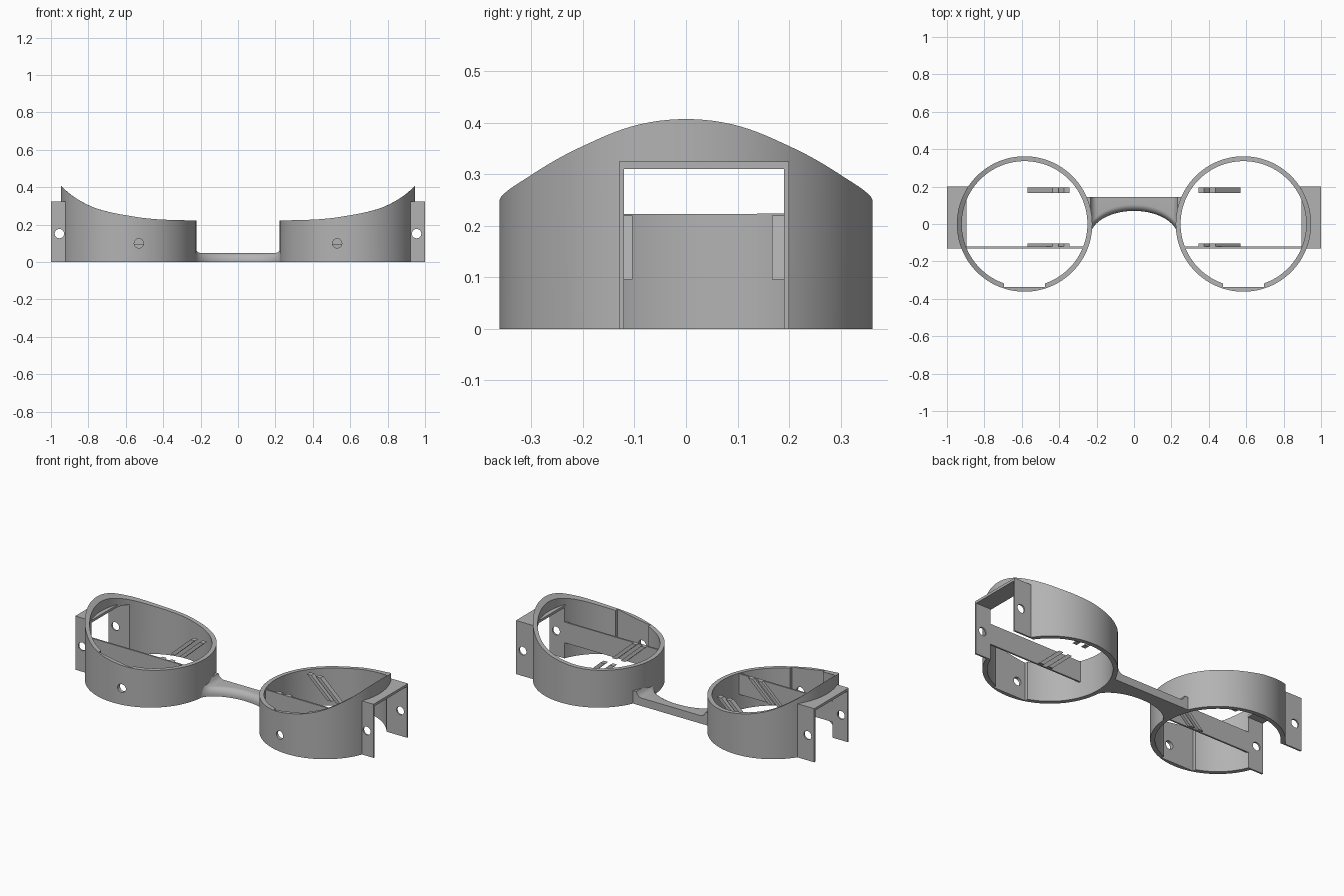
import bpy, bmesh, math
from mathutils import Matrix, Vector

if "Cube" in bpy.data.objects:
    bpy.data.objects.remove(bpy.data.objects["Cube"])

CX, R_OUT, R_IN = 0.585, 0.362, 0.336   # cup centre and radii
SEG = 128

grey = bpy.data.materials.new("plain_grey")
grey.use_nodes = True
grey.diffuse_color = (0.45, 0.45, 0.45, 1)
grey.node_tree.nodes["Principled BSDF"].inputs["Base Color"].default_value = (0.45, 0.45, 0.45, 1)


def make(name, bm):
    bmesh.ops.recalc_face_normals(bm, faces=bm.faces)
    mesh = bpy.data.meshes.new(name)
    bm.to_mesh(mesh)
    bm.free()
    ob = bpy.data.objects.new(name, mesh)
    bpy.context.collection.objects.link(ob)
    mesh.materials.append(grey)
    return ob


def box(name, lo, hi):
    bm = bmesh.new()
    bmesh.ops.create_cube(bm, size=1)
    lo, hi = Vector(lo), Vector(hi)
    for v in bm.verts:
        v.co = (lo + hi) / 2 + v.co * (hi - lo)
    return make(name, bm)


def rod(name, x, y, z, radius, length):
    # cylinder along y
    bm = bmesh.new()
    place = Matrix.Translation((x, y, z)) @ Matrix.Rotation(math.pi / 2, 4, "X")
    bmesh.ops.create_cone(bm, cap_ends=True, segments=32, radius1=radius,
                          radius2=radius, depth=length, matrix=place)
    return make(name, bm)


def plate(name, outline, y0, y1):
    # x-z outline extruded along y
    bm = bmesh.new()
    face = bm.faces.new([bm.verts.new((x, y0, z)) for x, z in outline])
    ext = bmesh.ops.extrude_face_region(bm, geom=[face])["geom"]
    bmesh.ops.translate(bm, vec=(0, y1 - y0, 0),
                        verts=[g for g in ext if isinstance(g, bmesh.types.BMVert)])
    return make(name, bm)


def apply(ob, mod):
    bpy.ops.object.select_all(action="DESELECT")
    bpy.context.view_layer.objects.active = ob
    ob.select_set(True)
    bpy.ops.object.modifier_apply(modifier=mod.name)


def cut(ob, cutters):
    for c in cutters:
        mod = ob.modifiers.new("cut", "BOOLEAN")
        mod.operation, mod.solver, mod.object = "DIFFERENCE", "EXACT", c
        apply(ob, mod)
        bpy.data.objects.remove(c)


def finish(ob, mirror=True):
    if mirror:
        apply(ob, ob.modifiers.new("mirror", "MIRROR"))
    bpy.ops.object.select_all(action="DESELECT")
    bpy.context.view_layer.objects.active = ob
    ob.select_set(True)
    bpy.ops.object.shade_smooth_by_angle(angle=math.radians(30))


# Rim height rises towards the outer side
RIM = [(0.22, 0.222), (0.4, 0.227), (0.5, 0.235), (0.585, 0.248), (0.69, 0.268),
       (0.788, 0.299), (0.887, 0.355), (0.948, 0.408)]


def rim_height(x):
    # smooth interpolation through the rim points
    n = len(RIM)
    slope = [(RIM[min(i + 1, n - 1)][1] - RIM[max(i - 1, 0)][1]) /
             (RIM[min(i + 1, n - 1)][0] - RIM[max(i - 1, 0)][0]) for i in range(n)]
    i = max(k for k in range(n - 1) if RIM[k][0] <= x or k == 0)
    (x0, z0), (x1, z1) = RIM[i], RIM[i + 1]
    w = x1 - x0
    t = (x - x0) / w
    return ((2*t**3 - 3*t**2 + 1) * z0 + (t**3 - 2*t**2 + t) * w * slope[i]
            + (3*t**2 - 2*t**3) * z1 + (t**3 - t**2) * w * slope[i + 1])


# Eye cups
bm = bmesh.new()
rings = []
for i in range(SEG):
    a = 2 * math.pi * i / SEG
    ring = []
    for r, top in ((R_OUT, 0), (R_OUT, 1), (R_IN, 1), (R_IN, 0)):
        x, y = CX + r * math.cos(a), r * math.sin(a)
        ring.append(bm.verts.new((x, y, rim_height(x) if top else 0)))
    rings.append(ring)
for i in range(SEG):
    a, b = rings[i], rings[(i + 1) % SEG]
    for k in range(4):
        m = (k + 1) % 4
        bm.faces.new((a[k], b[k], b[m], a[m]))
cups = make("eye_cups", bm)
cut(cups, [box("side_opening", (0.8, -0.12, -0.1), (1.1, 0.19, 0.31)),
           box("front_recess", (CX - 0.11, -0.338, -0.1), (CX + 0.11, -0.2, 0.6)),
           rod("front_hole", 0.53, -0.35, 0.1, 0.025, 0.2)])
finish(cups)

# Side brackets: front wall with the long inner arm, back wall, roof
front_wall = plate("bracket_front_wall_and_arm",
                   [(1, 0), (1, 0.325), (0.9, 0.325), (0.9, 0.22), (0.264, 0.22),
                    (0.264, 0.095), (0.9, 0.095), (0.9, 0)], -0.13, -0.12)
back_wall = box("bracket_back_wall", (0.87, 0.19, 0), (1, 0.2, 0.325))
for wall, y in ((front_wall, -0.125), (back_wall, 0.195)):
    cut(wall, [rod("screw_hole", 0.955, y, 0.152, 0.025, 0.1)])
    finish(wall)
finish(box("bracket_roof", (0.895, -0.13, 0.31), (1, 0.2, 0.325)))

# Slanted guide ribs, one pair per cup at the front and at the back
for label, y0, y1 in (("front", -0.122, -0.104), ("back", 0.167, 0.196)):
    for n, x in enumerate((0.345, 0.405)):
        rib = plate(f"{label}_guide_rib_{n + 1}",
                    [(x, 0.22), (x + 0.03, 0.22), (x + 0.165, 0.096), (x + 0.135, 0.096)],
                    y0, y1)
        finish(rib)

# Nose bridge: lofted sections with an arched, rounded front edge
bm = bmesh.new()
sections = []
N = 64
for i in range(N + 1):
    x = 0.29 * math.sin(math.pi / 2 * (2 * i / N - 1))
    front = -0.07 + 0.14 * math.sqrt(max(0, 1 - (x / 0.235) ** 2))
    t = min(1, max(0, (abs(x) - 0.195) / 0.035))
    h = 0.048 + 0.03 * (1 - math.sqrt(1 - t * t))
    pts = [(0.145, 0), (0.145, h)]
    for k in range(9):
        a = math.pi / 2 * k / 8
        pts.append((front + 0.035 * (1 - math.sin(a)), h - (h - 0.008) * (1 - math.cos(a))))
    pts[2:] = pts[2:][::1]
    pts.append((front, 0))
    sections.append([bm.verts.new((x, y, z)) for y, z in pts])
for a, b in zip(sections, sections[1:]):
    for k in range(len(a)):
        m = (k + 1) % len(a)
        bm.faces.new((a[k], b[k], b[m], a[m]))
bm.faces.new(sections[0])
bm.faces.new(sections[-1])
bridge = make("nose_bridge", bm)
trims = []
for s in (-1, 1):
    bm = bmesh.new()
    bmesh.ops.create_cone(bm, cap_ends=True, segments=SEG, radius1=0.35, radius2=0.35,
                          depth=1, matrix=Matrix.Translation((s * CX, 0, 0)))
    trims.append(make("cup_trim", bm))
cut(bridge, trims)
finish(bridge, mirror=False)
